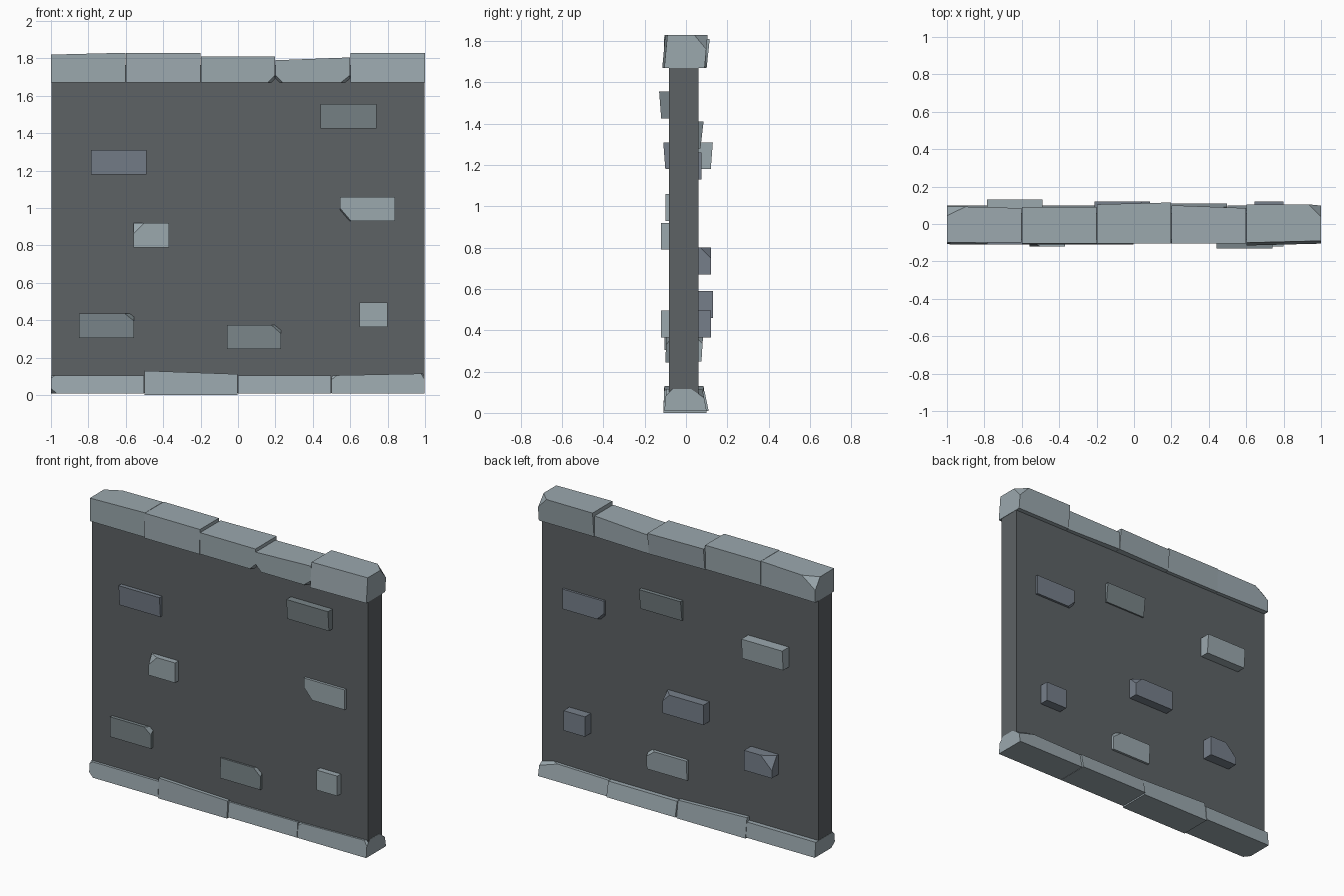
import bpy, bmesh
from mathutils import Vector

if "Cube" in bpy.data.objects:
    bpy.data.objects.remove(bpy.data.objects["Cube"])


def material(name, rgb):
    m = bpy.data.materials.new(name)
    m.diffuse_color = (*rgb, 1)
    m.use_nodes = True
    m.node_tree.nodes["Principled BSDF"].inputs["Base Color"].default_value = m.diffuse_color
    return m


DARK = material("dark mortar", (0.109, 0.122, 0.130))
LIGHT = material("light stone", (0.328, 0.392, 0.423))
MID = material("grey stone", (0.191, 0.231, 0.246))
BLUE = material("blue grey stone", (0.181, 0.212, 0.254))


def block(name, x, y, z, mat, chips=(), slope=0, lean=(0, 0), yaw=(0, 0)):
    """Hewn block. slope raises the top at its right end, lean pushes the top of
    the front/back face in y, yaw pushes the right end of the front/back face."""
    bm = bmesh.new()
    bmesh.ops.create_cube(bm, size=1)
    for v in bm.verts:
        i, j, k = (int(c > 0) for c in v.co)
        v.co = Vector((x[i], y[j] + k * lean[j] + i * yaw[j], z[k] + i * k * slope))
    # knock off corners: each chip is (side signs, cut lengths along x, y, z)
    for s, cut in chips:
        corner = Vector([(x, y, z)[a][s[a] > 0] for a in range(3)])
        n = Vector([s[a] / cut[a] for a in range(3)])
        p = corner - Vector((s[0] * cut[0], 0, 0))
        r = bmesh.ops.bisect_plane(bm, geom=bm.verts[:] + bm.edges[:] + bm.faces[:],
                                   plane_co=p, plane_no=n, clear_outer=True)
        edges = [e for e in r["geom_cut"] if isinstance(e, bmesh.types.BMEdge)]
        if edges:
            bmesh.ops.holes_fill(bm, edges=edges)
    bmesh.ops.recalc_face_normals(bm, faces=bm.faces)
    me = bpy.data.meshes.new(name)
    bm.to_mesh(me)
    bm.free()
    me.materials.append(mat)
    ob = bpy.data.objects.new(name, me)
    bpy.context.collection.objects.link(ob)


# Wall slab
block("wall_slab", (-0.997, 0.997), (-0.083, 0.06), (0.01, 1.765), DARK)

# Coping stones: front y, back y, top z, slope, lean, yaw, chips
caps = [
    (-0.10, 0.095, 1.82, 0.01, (0, 0), (0, -0.01), [((-1, 1, 1), (0.1, 0.05, 0.07))]),
    (-0.11, 0.085, 1.83, 0, (0.005, 0.005), (0, 0), []),
    (-0.105, 0.09, 1.81, 0, (0, 0.015), (0, 0.01), [((1, -1, -1), (0.04, 0.05, 0.04))]),
    (-0.105, 0.10, 1.79, 0.015, (0, 0), (0, -0.015),
     [((-1, -1, -1), (0.04, 0.05, 0.04)), ((1, -1, -1), (0.05, 0.05, 0.04))]),
    (-0.115, 0.09, 1.83, 0, (0.015, 0.015), (0.01, 0), [((1, 1, 1), (0.05, 0.05, 0.06))]),
]
for i, (f, b, top, sl, lean, yaw, chips) in enumerate(caps):
    x0 = -1 + 0.4 * i
    block(f"coping_stone_{i + 1}", (x0 + 0.001, x0 + 0.399), (f, b), (1.67, top),
          LIGHT, chips, sl, lean, yaw)

# Footing stones
feet = [
    (-0.11, 0.10, 0.105, 0, (0.01, -0.01), [((-1, -1, -1), (0.03, 0.04, 0.03)),
                                            ((-1, -1, 1), (0.03, 0.03, 0.02))]),
    (-0.11, 0.10, 0.13, -0.018, (0.005, -0.015), []),
    (-0.105, 0.11, 0.105, 0, (0.01, -0.02), []),
    (-0.105, 0.10, 0.105, 0.01, (0.01, -0.02), [((-1, -1, 1), (0.04, 0.03, 0.03)),
                                               ((1, -1, 1), (0.02, 0.03, 0.03)),
                                               ((1, 1, 1), (0.15, 0.06, 0.04))]),
]
for i, (f, b, top, sl, lean, chips) in enumerate(feet):
    x0 = -1 + 0.5 * i
    block(f"footing_stone_{i + 1}", (x0 + 0.001, x0 + 0.498), (f, b),
          (0.0 if i == 1 else 0.008, top), LIGHT, chips, sl, lean)

# Stones showing in the front: left x, right x, bottom z, face y, lean, material, chips
front = [
    (0.44, 0.74, 1.425, -0.12, -0.01, MID, []),
    (-0.785, -0.49, 1.18, -0.10, -0.01, BLUE, []),
    (0.545, 0.84, 0.93, -0.10, 0, LIGHT, [((-1, -1, -1), (0.06, 0.12, 0.07))]),
    (-0.56, -0.37, 0.79, -0.12, 0, LIGHT, [((-1, -1, 1), (0.06, 0.03, 0.06))]),
    (-0.85, -0.555, 0.305, -0.105, 0, MID, [((1, -1, 1), (0.05, 0.04, 0.04))]),
    (-0.06, 0.23, 0.245, -0.10, 0.005, MID, [((1, -1, 1), (0.06, 0.04, 0.05))]),
    (0.65, 0.80, 0.365, -0.12, 0, LIGHT, []),
]
for i, (x0, x1, z0, yf, ln, mat, chips) in enumerate(front):
    block(f"front_stone_{i + 1}", (x0, x1), (yf, -0.02), (z0, z0 + 0.13), mat, chips,
          lean=(ln, 0))

# Stones showing in the back
back = [
    (0.54, 0.84, 1.13, 0.075, 0, BLUE, [((-1, 1, -1), (0.05, 0.04, 0.05))]),
    (-0.02, 0.28, 1.28, 0.07, 0.015, MID, []),
    (-0.785, -0.49, 1.18, 0.12, 0.01, LIGHT, []),
    (0.645, 0.80, 0.365, 0.12, 0, BLUE, []),
    (-0.21, 0.085, 0.67, 0.12, 0, BLUE, [((1, 1, 1), (0.05, 0.05, 0.05))]),
    (-0.06, 0.23, 0.25, 0.075, 0.008, LIGHT, [((1, 1, 1), (0.05, 0.04, 0.04))]),
    (-0.71, -0.51, 0.46, 0.13, 0, BLUE, [((-1, 1, 1), (0.08, 0.05, 0.08))]),
]
for i, (x0, x1, z0, yb, ln, mat, chips) in enumerate(back):
    block(f"back_stone_{i + 1}", (x0, x1), (0.0, yb), (z0, z0 + 0.13), mat, chips,
          lean=(0, ln))
